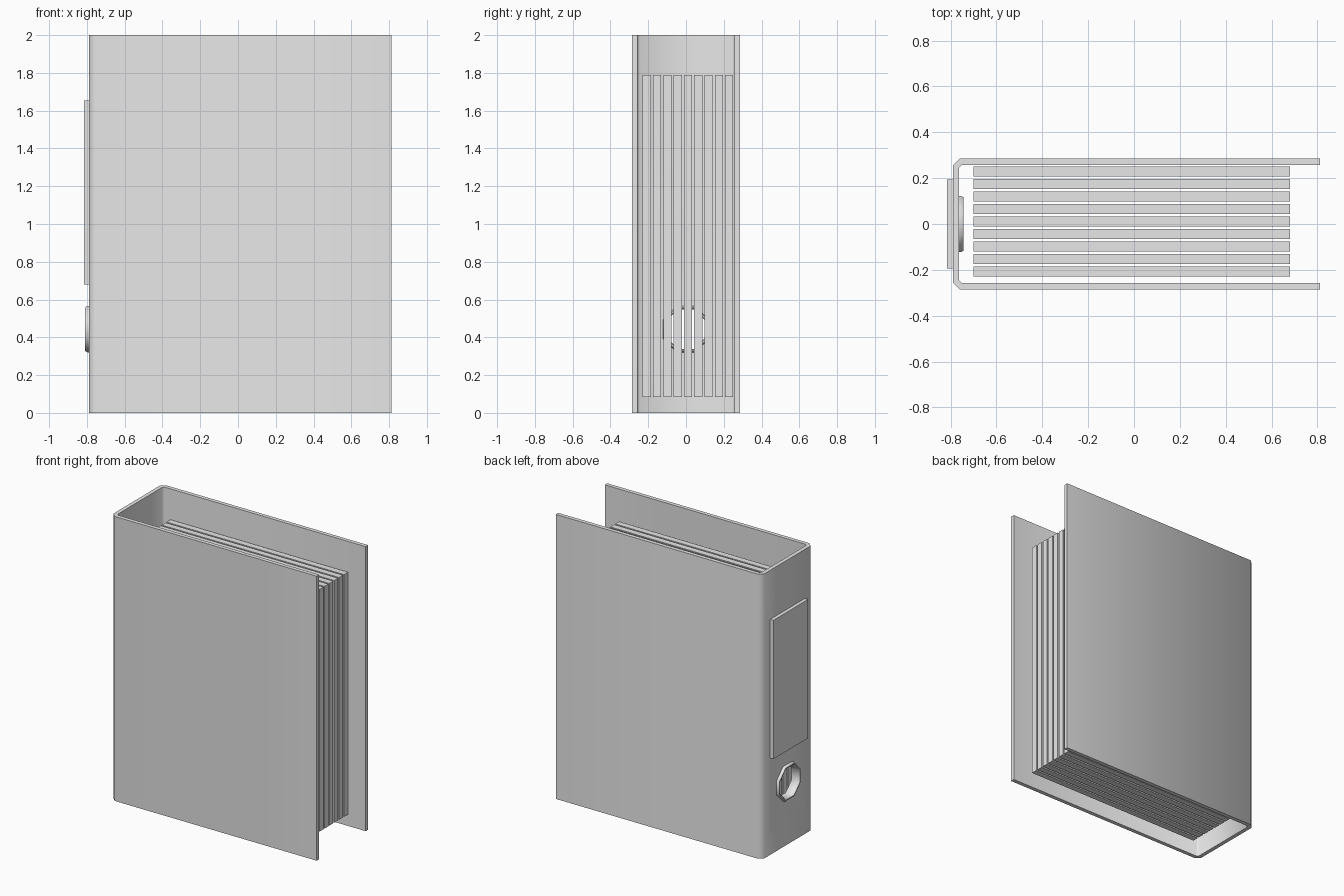
import bpy, bmesh, math
from mathutils import Vector

default = bpy.data.objects.get("Cube")
if default:
    bpy.data.objects.remove(default, do_unlink=True)

grey = bpy.data.materials.new("plain grey")
grey.use_nodes = True
grey.diffuse_color = (0.8, 0.8, 0.8, 1)
grey.node_tree.nodes["Principled BSDF"].inputs["Base Color"].default_value = (0.8, 0.8, 0.8, 1)


def finish(name, bm, smooth=False):
    bmesh.ops.recalc_face_normals(bm, faces=bm.faces)
    mesh = bpy.data.meshes.new(name)
    bm.to_mesh(mesh)
    bm.free()
    mesh.materials.append(grey)
    obj = bpy.data.objects.new(name, mesh)
    bpy.context.collection.objects.link(obj)
    if smooth:
        smooth_shade(obj)
    return obj


def smooth_shade(obj):
    bpy.ops.object.select_all(action='DESELECT')
    obj.select_set(True)
    bpy.context.view_layer.objects.active = obj
    bpy.ops.object.shade_smooth_by_angle(angle=math.radians(50))


def box(name, low, high):
    low, high = Vector(low), Vector(high)
    bm = bmesh.new()
    bmesh.ops.create_cube(bm, size=1)
    for v in bm.verts:
        v.co = (low + high) / 2 + v.co * (high - low)
    return finish(name, bm)


def octagon_rings(name, profile, closed):
    """Loft (x, apothem) profile points around the finger hole axis."""
    bm = bmesh.new()
    loops = []
    for x, apothem in profile:
        radius = apothem / math.cos(math.pi / 8)
        angles = [(i + 0.5) * math.pi / 4 for i in range(8)]
        loops.append([bm.verts.new((x, radius * math.cos(a), HOLE_Z + radius * math.sin(a)))
                      for a in angles])
    pairs = list(zip(loops, loops[1:]))
    if closed:
        pairs.append((loops[-1], loops[0]))
    else:
        bm.faces.new(loops[0])
        bm.faces.new(loops[-1])
    for a, b in pairs:
        for i in range(8):
            j = (i + 1) % 8
            bm.faces.new((a[i], a[j], b[j], b[i]))
    return finish(name, bm, smooth=closed)


SPINE_X, OPEN_X, HALF_Y = -0.79, 0.812, 0.286
WALL, HEIGHT, HOLE_Z = 0.028, 2.0, 0.443

# Wrapped cover: U-shaped outline with chamfered spine corners
def half_outline(inset, chamfer):
    y, x = HALF_Y - inset, SPINE_X + inset
    return [(OPEN_X, y), (x + chamfer, y), (x, y - chamfer)]

outer, inner = half_outline(0, 0.03), half_outline(WALL, 0.012)
mirrored = lambda pts: [(x, -y) for x, y in reversed(pts)]
outline = outer + mirrored(outer) + list(reversed(inner + mirrored(inner)))
bm = bmesh.new()
base = bm.faces.new([bm.verts.new((x, y, 0)) for x, y in outline])
extruded = bmesh.ops.extrude_face_region(bm, geom=[base])["geom"]
bmesh.ops.translate(bm, vec=(0, 0, HEIGHT),
                    verts=[v for v in extruded if isinstance(v, bmesh.types.BMVert)])
cover = finish("cover", bm)

# Finger hole cut through the spine
cutter = octagon_rings("hole_cutter", [(SPINE_X - 0.1, 0.112), (SPINE_X + 0.1, 0.112)], False)
cutter.hide_render = True
cut = cover.modifiers.new("finger hole", 'BOOLEAN')
cut.operation, cut.solver, cut.object = 'DIFFERENCE', 'EXACT', cutter
bpy.context.view_layer.objects.active = cover
bpy.ops.object.modifier_apply(modifier=cut.name)
bpy.data.objects.remove(cutter, do_unlink=True)
smooth_shade(cover)

# Rounded grommet lining the hole
mid = SPINE_X + WALL / 2
octagon_rings("finger_ring", [(mid + s * dx, r) for s, dx, r in (
    (-1, 0.022, 0.122), (-1, 0.033, 0.116), (-1, 0.033, 0.109), (-1, 0.024, 0.104),
    (1, 0.024, 0.104), (1, 0.033, 0.109), (1, 0.033, 0.116), (1, 0.022, 0.122))], True)

# Label plate on the spine
box("spine_label", (-0.815, -0.193, 0.68), (SPINE_X, 0.193, 1.655))

# Evenly spaced stacks of paper
for i in range(9):
    y = -0.229 + i * 0.0545
    box(f"page_stack_{i + 1}", (-0.70, y, 0.085), (0.68, y + 0.043, 1.788))
